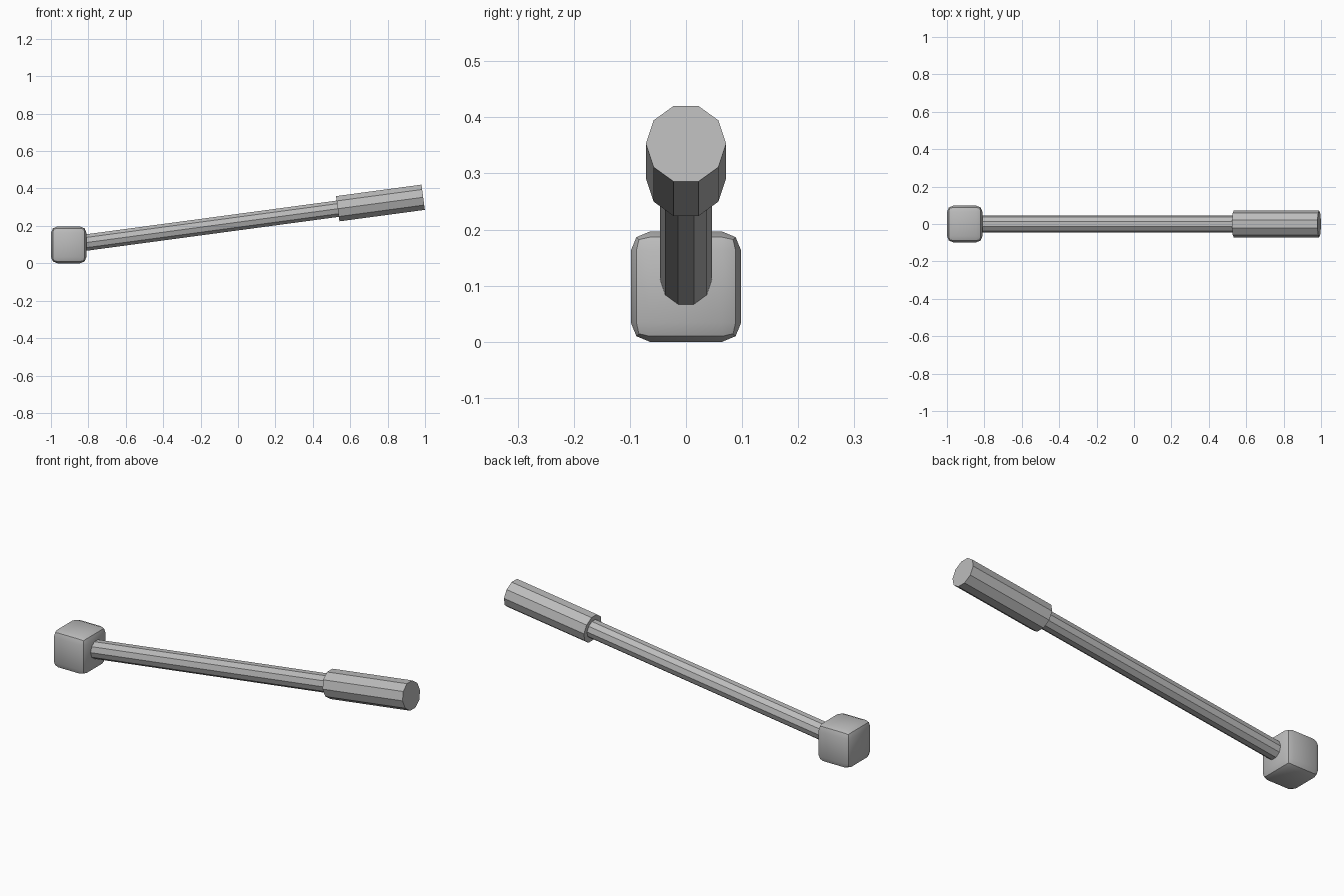
import bpy
import math
from mathutils import Vector

cube = bpy.data.objects.get("Cube")
if cube:
    bpy.data.objects.remove(cube, do_unlink=True)

GREY = (0.5, 0.5, 0.5, 1)
mat = bpy.data.materials.new("plain grey")
mat.use_nodes = True
mat.diffuse_color = GREY
mat.node_tree.nodes["Principled BSDF"].inputs["Base Color"].default_value = GREY

HEAD = Vector((-0.905, 0, 0.0983))   # centre of the head
TIP = Vector((0.99, 0, 0.353))       # centre of the grip's end face
AXIS = (TIP - HEAD).normalized()
TILT = math.atan2(AXIS.x, AXIS.z)


def finish(name):
    obj = bpy.context.object
    obj.name = name
    obj.data.materials.append(mat)
    bpy.ops.object.shade_smooth_by_angle(angle=math.radians(30))
    return obj


def bar(name, start, end, radius):
    """Ten-sided bar between two points, with flat sides up and down."""
    bpy.ops.mesh.primitive_cylinder_add(
        vertices=10, radius=radius, depth=(end - start).length,
        location=(start + end) / 2, rotation=(0, TILT, 0))
    return finish(name)


# Block head with rounded edges
bpy.ops.mesh.primitive_cube_add(size=1, location=HEAD)
bpy.context.object.scale = (0.19, 0.1966, 0.1966)
bpy.ops.object.transform_apply(location=False, rotation=False, scale=True)
bevel = bpy.context.object.modifiers.new("rounded edges", "BEVEL")
bevel.width = 0.034
bevel.segments = 2
bpy.ops.object.modifier_apply(modifier=bevel.name)
finish("head")

# Handle and thicker grip on the same sloping axis
grip_start = TIP - AXIS * 0.461
bar("handle", HEAD + AXIS * 0.03, grip_start + AXIS * 0.02, 0.046)
bar("grip", grip_start, TIP, 0.0715)
